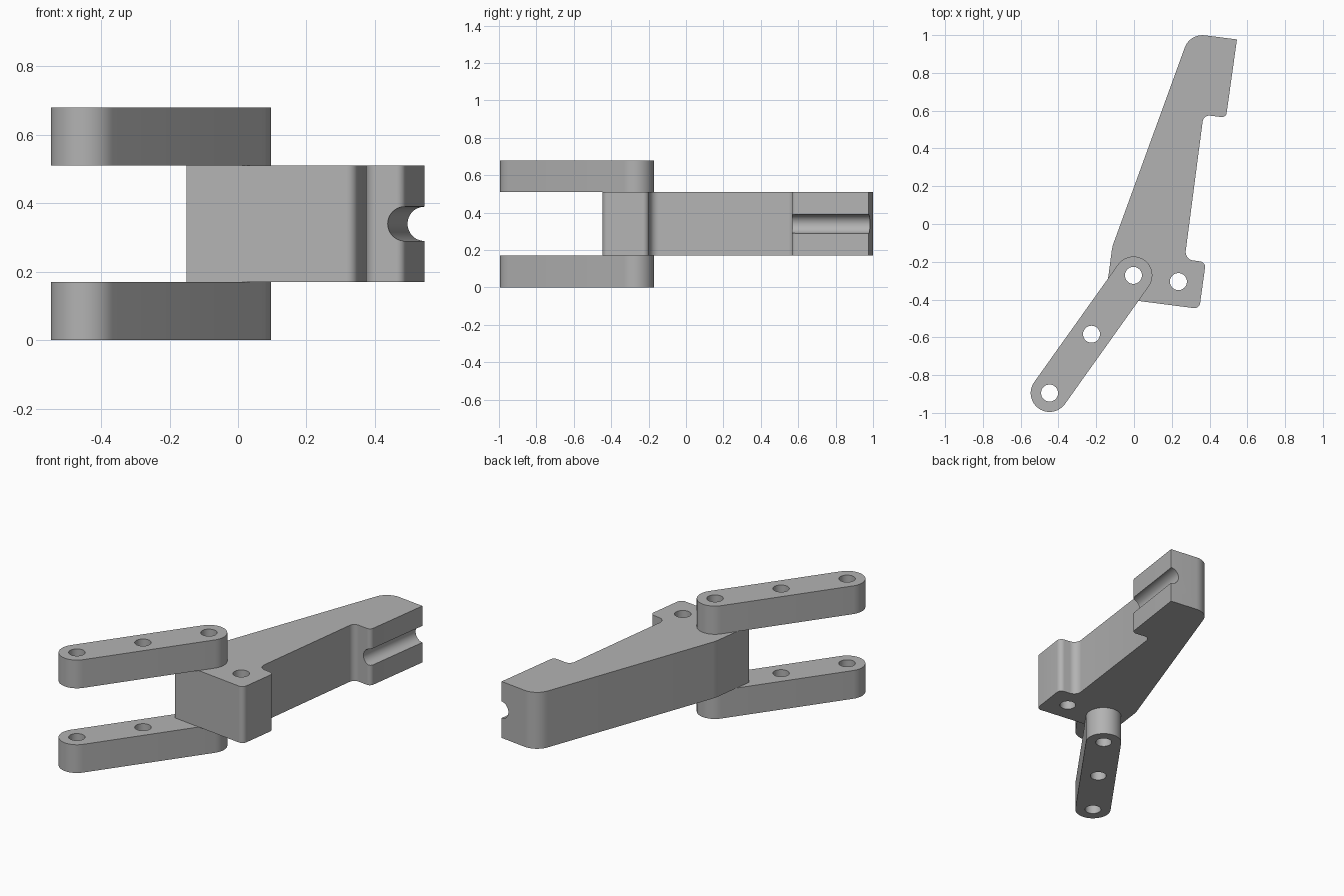
import bpy, bmesh, math
from mathutils import Vector, Matrix

if "Cube" in bpy.data.objects:
    bpy.data.objects.remove(bpy.data.objects["Cube"], do_unlink=True)

grey = bpy.data.materials.new("plain grey")
grey.use_nodes = True
colour = (0.45, 0.45, 0.45, 1)
grey.diffuse_color = colour
grey.node_tree.nodes["Principled BSDF"].inputs["Base Color"].default_value = colour

HOLE = 0.045   # pin hole radius
ARM_R = 0.1    # link end radius
LAYER = 0.17   # link thickness, half the body thickness


def arc(centre, radius, start, sweep, steps):
    """Points along a circular arc."""
    return [centre + radius * Vector((math.cos(start + sweep * i / steps),
                                      math.sin(start + sweep * i / steps)))
            for i in range(steps + 1)]


def circle(centre, radius):
    return arc(Vector(centre), radius, 0, math.tau, 48)[:-1]


def rounded(corners):
    """Polygon from (x, y, radius) corners, with each corner filleted."""
    points = []
    for i, (x, y, r) in enumerate(corners):
        p = Vector((x, y))
        a = (Vector(corners[i - 1][:2]) - p).normalized()
        b = (Vector(corners[(i + 1) % len(corners)][:2]) - p).normalized()
        if r == 0:
            points.append(p)
            continue
        half = a.angle(b) / 2
        centre = p + (a + b).normalized() * r / math.sin(half)
        start = p + a * r / math.tan(half) - centre
        end = p + b * r / math.tan(half) - centre
        angle = math.atan2(start.y, start.x)
        sweep = math.atan2(start.x * end.y - start.y * end.x, start.dot(end))
        points += arc(centre, r, angle, sweep, 10)
    return points


def baked(obj):
    """Mesh of an object with its modifiers applied."""
    graph = bpy.context.evaluated_depsgraph_get()
    graph.update()
    return bpy.data.meshes.new_from_object(obj.evaluated_get(graph))


def plate(name, loops, bottom, top):
    """Extrude an outline, with holes, between two heights."""
    curve = bpy.data.curves.new(name, 'CURVE')
    curve.dimensions = '2D'
    curve.fill_mode = 'BOTH'
    curve.extrude = (top - bottom) / 2
    for loop in loops:
        spline = curve.splines.new('POLY')
        spline.points.add(len(loop) - 1)
        for point, p in zip(spline.points, loop):
            point.co = (p.x, p.y, 0, 1)
        spline.use_cyclic_u = True
    source = bpy.data.objects.new(name + " outline", curve)
    bpy.context.collection.objects.link(source)
    mesh = baked(source)
    bpy.data.objects.remove(source, do_unlink=True)

    mesh.transform(Matrix.Translation((0, 0, (bottom + top) / 2)))
    bm = bmesh.new()
    bm.from_mesh(mesh)
    bmesh.ops.remove_doubles(bm, verts=bm.verts, dist=0.0001)
    bmesh.ops.recalc_face_normals(bm, faces=bm.faces)
    bm.to_mesh(mesh)
    bm.free()
    obj = bpy.data.objects.new(name, mesh)
    bpy.context.collection.objects.link(obj)
    return obj


def finish(obj):
    obj.data.materials.clear()
    obj.data.materials.append(grey)
    bpy.ops.object.select_all(action='DESELECT')
    obj.select_set(True)
    bpy.context.view_layer.objects.active = obj
    bpy.ops.object.shade_smooth_by_angle(angle=math.radians(30))


pivot = Vector((-0.003, -0.272))
tip = Vector((-0.447, -0.895))

# Body: tapered lever with a foot and a jaw
jaw_low, jaw_high = Vector((0.487, 0.563)), Vector((0.545, 0.977))
outline = rounded([
    (-0.15, -0.385, 0), (0.346, -0.449, 0.03), (0.38, -0.202, 0.03),
    (0.268, -0.187, 0.045), (0.368, 0.578, 0.035), (0.487, 0.563, 0.025),
    (0.545, 0.977, 0), (0.296, 1.009, 0.1), (-0.115, -0.12, 0.2)])
body = plate("lever_body",
             [outline, circle(pivot, HOLE), circle((0.235, -0.305), HOLE)],
             LAYER, 3 * LAYER)

# Half-round groove along the jaw face
along = (jaw_high - jaw_low).to_3d()
middle = ((jaw_low + jaw_high) / 2).to_3d() + Vector((0, 0, 2 * LAYER))
bpy.ops.mesh.primitive_cylinder_add(
    vertices=48, radius=0.05, depth=along.length + 0.15, location=middle,
    rotation=along.to_track_quat('Z', 'Y').to_euler())
cutter = bpy.context.object
cutter.name = "groove_cutter"
cutter.hide_render = True
cut = body.modifiers.new("groove", 'BOOLEAN')
cut.operation = 'DIFFERENCE'
cut.solver = 'EXACT'
cut.object = cutter
mesh = baked(body)
body.modifiers.clear()
body.data = mesh
bpy.data.objects.remove(cutter, do_unlink=True)
finish(body)

# Pair of round-ended links, each with three pin holes
heading = math.atan2(tip.y - pivot.y, tip.x - pivot.x)
capsule = (arc(tip, ARM_R, heading - math.pi / 2, math.pi, 24)
           + arc(pivot, ARM_R, heading + math.pi / 2, math.pi, 24))
holes = [circle(pivot.lerp(tip, t), HOLE) for t in (0, 0.5, 1)]
for name, base in (("lower_link", 0), ("upper_link", 3 * LAYER)):
    finish(plate(name, [capsule] + holes, base, base + LAYER))
